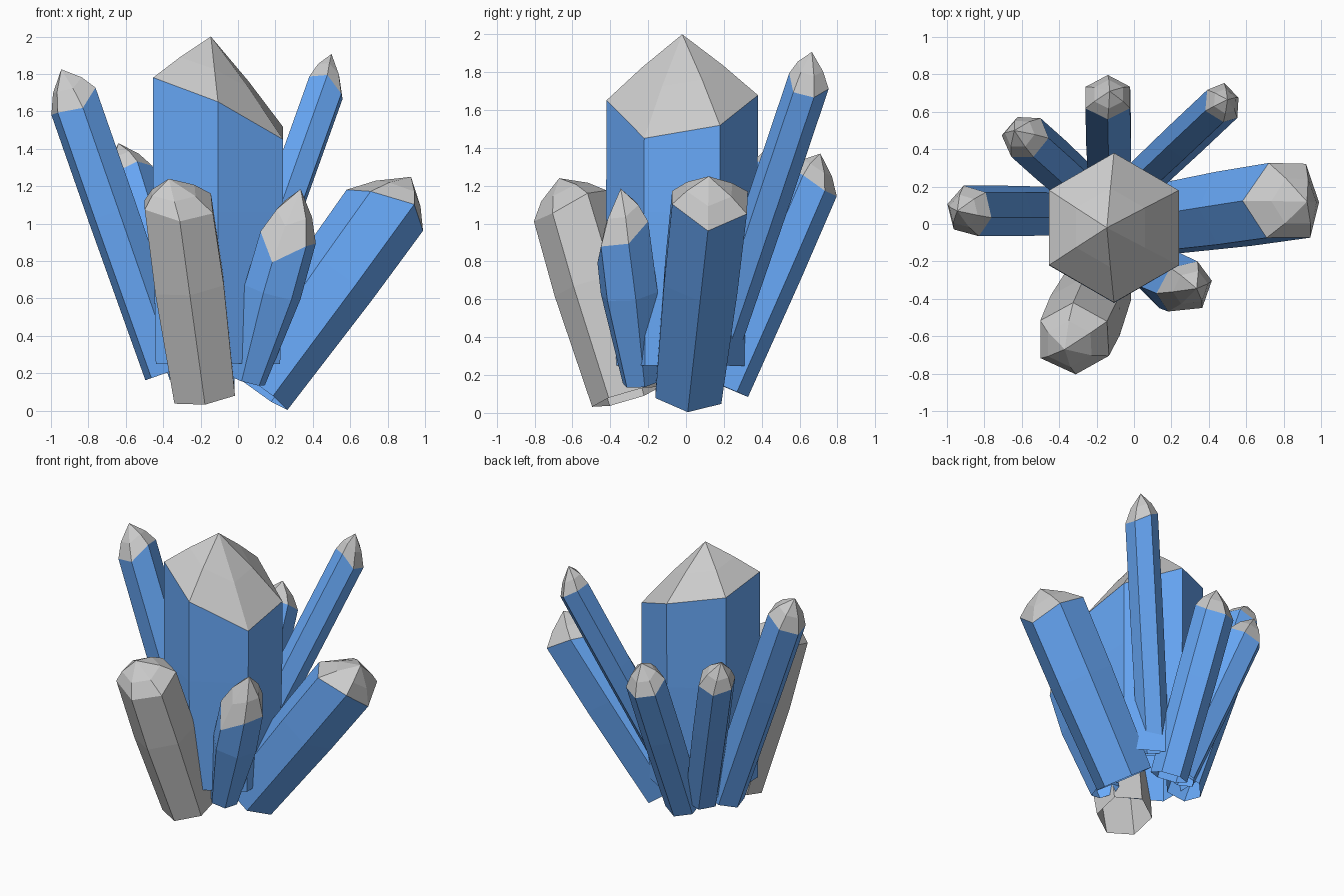
import bpy
import bmesh
from math import radians, cos, sin
from mathutils import Vector

if "Cube" in bpy.data.objects:
    bpy.data.objects.remove(bpy.data.objects["Cube"])

blue = bpy.data.materials.new("blue_crystal")
blue.diffuse_color = (0.14, 0.40, 0.95, 1.0)
blue.use_nodes = True
blue.node_tree.nodes["Principled BSDF"].inputs["Base Color"].default_value = blue.diffuse_color


def add_object(name, bm, material=None):
    mesh = bpy.data.meshes.new(name)
    bm.to_mesh(mesh)
    bm.free()
    obj = bpy.data.objects.new(name, mesh)
    bpy.context.collection.objects.link(obj)
    if material:
        mesh.materials.append(material)
    return obj


def bridge(bm, rings):
    """Skin a stack of six-point rings with quads."""
    loops = [[bm.verts.new(p) for p in pts] for pts in rings]
    for low, high in zip(loops, loops[1:]):
        for i in range(6):
            j = (i + 1) % 6
            bm.faces.new((low[i], low[j], high[j], high[i]))
    return loops


def crystal(name, base, shoulder, apex, r, twist, offsets,
            base_scale=0.93, mid_scale=1.0, bulge=0.14, material=blue):
    """Open-ended six-sided shaft with an uneven shoulder and a faceted tip."""
    base, shoulder, apex = Vector(base), Vector(shoulder), Vector(apex)
    axis = (shoulder - base).normalized()
    turn = Vector((0, 0, 1)).rotation_difference(axis)

    def ring(centre, radius, lifts=(0,) * 6):
        angles = [radians(twist + 60 * i) for i in range(6)]
        return [centre + turn @ Vector((radius * cos(a), radius * sin(a), h))
                for a, h in zip(angles, lifts)]

    top = ring(shoulder, r, offsets)

    # shaft, open underneath
    bm = bmesh.new()
    bridge(bm, [ring(base, r * base_scale),
                ring(base.lerp(shoulder, 0.6), r * mid_scale), top])
    add_object(name + "_shaft", bm, material)

    # tip, slightly fuller than a straight point
    bm = bmesh.new()
    swell = ring(Vector(), r * bulge)
    middle = [p.lerp(apex, 0.5) + s for p, s in zip(top, swell)]
    rim = bridge(bm, [top, middle])[-1]
    point = bm.verts.new(apex)
    for i in range(6):
        bm.faces.new((rim[i], rim[(i + 1) % 6], point))
    add_object(name + "_tip", bm)


# large upright crystal
crystal("centre_crystal", (-0.107, -0.025, 0.25), (-0.107, -0.02, 1.6), (-0.145, -0.02, 2.0),
        0.4, 30, (-0.08, 0.08, 0.14, 0.18, 0.05, -0.15), 0.96, bulge=0.03)

# leaning crystals around it
crystal("left_crystal", (-0.374, 0.07, 0.205), (-0.87, 0.07, 1.626), (-0.945, 0.07, 1.825),
        0.14, 45, (0.05, 0.02, 0, 0, -0.02, 0.06), 0.95)
crystal("back_right_crystal", (-0.04, 0.16, 0.3), (0.475, 0.645, 1.74), (0.5, 0.665, 1.907),
        0.112, 25, (-0.03, 0.01, 0.02, 0, 0.02, -0.04), 0.95)
crystal("back_crystal", (-0.13, 0.21, 0.135), (-0.14, 0.67, 1.2), (-0.13, 0.71, 1.37),
        0.138, 30, (0, 0, 0, 0.03, 0.04, 0.03))
crystal("back_left_crystal", (-0.25, 0.17, 0.2), (-0.575, 0.46, 1.25), (-0.64, 0.5, 1.43),
        0.13, -5, (0.02, 0, 0, 0.03, 0.02, 0.04))
crystal("right_crystal", (0.10, 0.015, 0.122), (0.82, 0.125, 1.12), (0.925, 0.12, 1.25),
        0.23, 0, (-0.03, 0.02, 0, -0.09, -0.04, 0.04), 0.88, 0.98, 0.1)
crystal("front_right_crystal", (0.05, -0.24, 0.16), (0.275, -0.34, 0.95), (0.335, -0.345, 1.185),
        0.155, 12, (-0.02, 0.06, 0.06, -0.03, -0.16, -0.03), 0.64, 1.02)

# plain grey crystal
crystal("front_grey_crystal", (-0.18, -0.315, 0.085), (-0.315, -0.605, 1.07), (-0.37, -0.67, 1.24),
        0.207, 30, (0.04, 0.05, 0.05, 0.06, 0, -0.01), 0.91, 1.03, material=None)
